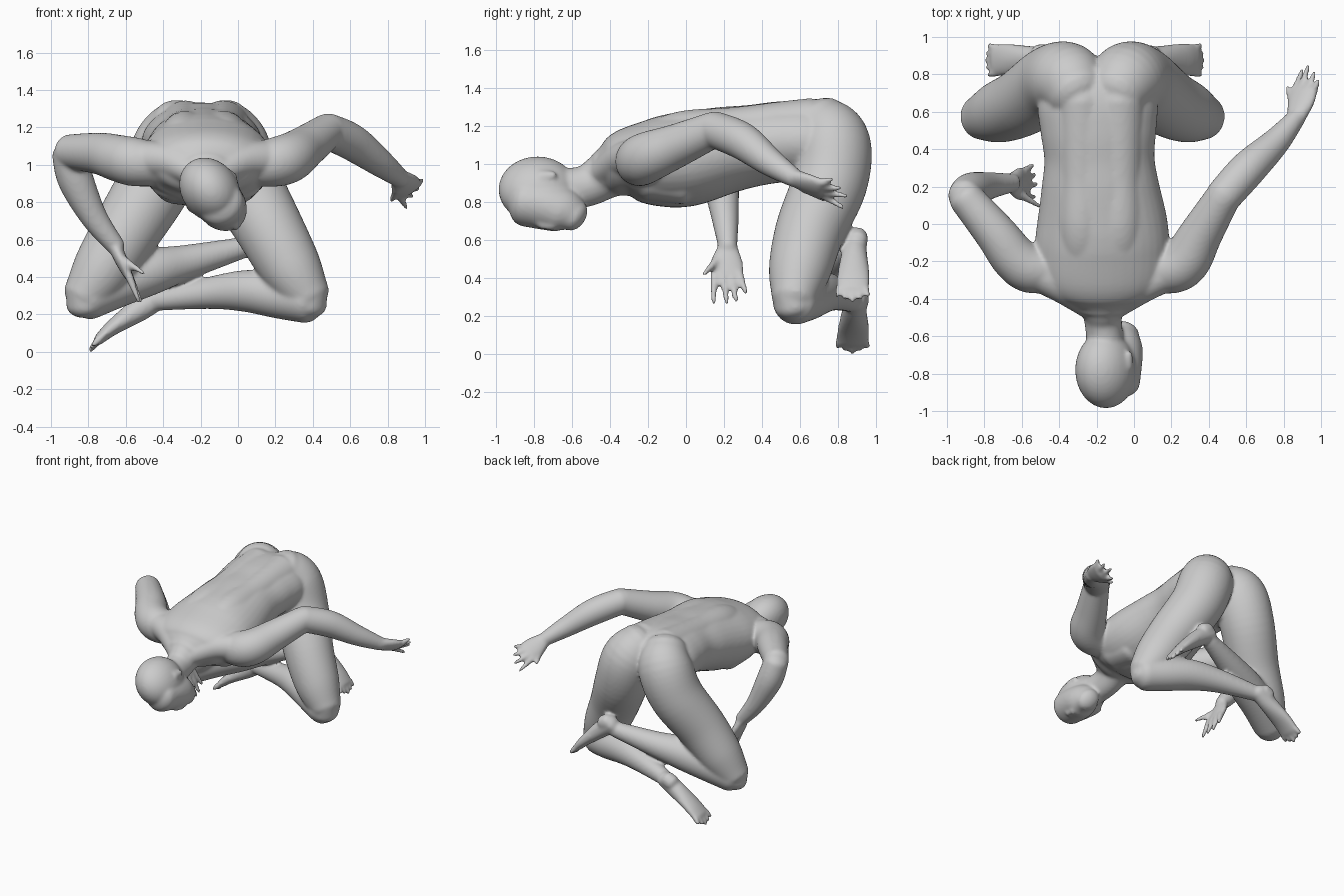
import bpy, bmesh, math
from mathutils import Vector as V

bm = bmesh.new()
N = 40


def catmull(a, b, c, d, t):
    return [0.5 * (2*q + (r-p)*t + (2*p-5*q+4*r-s)*t*t + (3*q-p-3*r+s)*t**3)
            for p, q, r, s in zip(a, b, c, d)]


def loft(stations, up=(0, 0, 1), dome=0.7, steps=6):
    """Round-ended tube through (x, y, z, r_up[, r_side]) stations."""
    st = [tuple(s) if len(s) == 5 else tuple(s) + (s[3],) for s in stations]
    n = len(st)
    path = []
    for i in range(n - 1):
        for k in range(steps):
            path.append(catmull(st[max(i-1, 0)], st[i], st[i+1], st[min(i+2, n-1)], k / steps))
    path.append(list(st[-1]))
    pts = [V(p[:3]) for p in path]
    tan = [(pts[min(i+1, len(pts)-1)] - pts[max(i-1, 0)]).normalized() for i in range(len(pts))]
    angs = [math.radians(a) for a in (82, 60, 40, 20)]
    sections = []
    for i, p in enumerate(path):
        ra, rb = p[3], p[4]
        cap = [(math.sin(a) * min(ra, rb) * dome, math.cos(a)) for a in angs]
        if i == 0:
            sections += [(pts[0] - tan[0]*o, tan[0], ra*s, rb*s) for o, s in cap]
        sections.append((pts[i], tan[i], ra, rb))
        if i == len(path) - 1:
            sections += [(pts[i] + tan[i]*o, tan[i], ra*s, rb*s) for o, s in reversed(cap)]
    rings = []
    for c, t, ra, rb in sections:
        u = V(up) - t * t.dot(V(up))
        u.normalize()
        w = t.cross(u)
        rings.append([bm.verts.new(c + u*ra*math.cos(2*math.pi*j/N) + w*rb*math.sin(2*math.pi*j/N))
                      for j in range(N)])
    for r0, r1 in zip(rings, rings[1:]):
        for j in range(N):
            bm.faces.new((r0[j], r0[(j+1) % N], r1[(j+1) % N], r1[j]))
    bm.faces.new(rings[0][::-1])
    bm.faces.new(rings[-1])


def digits(pairs, r0, r1):
    """Tapered fingers or toes from base to tip."""
    for a, b in pairs:
        loft([(*a, r0), (*((V(a) + V(b)) / 2), (r0+r1)/2), (*b, r1)], up=(0.3, 0.5, 0.8), steps=3)


# torso, running from shoulders to pelvis
loft([(-.17, -.44, .955, .115, .15), (-.17, -.39, .97, .145, .25), (-.17, -.30, 1.0, .19, .34),
      (-.17, -.15, 1.01, .235, .36), (-.17, 0, 1.025, .25, .35), (-.18, .2, 1.07, .23, .315),
      (-.185, .35, 1.095, .215, .295), (-.19, .5, 1.115, .213, .31), (-.195, .65, 1.115, .215, .32),
      (-.2, .75, 1.09, .20, .27)], dome=.5)
# long back muscles either side of the spine groove, and chest
for m in (-1, 1):
    x = -.18 + m * .1
    loft([(x, -.3, 1.03, .09), (x, -.15, 1.105, .12), (x, 0, 1.145, .135), (x, .25, 1.172, .125),
          (x, .5, 1.192, .135), (x, .66, 1.2, .145)])
    loft([(-.17 + m*.16, -.2, .91, .1, .14), (-.17 + m*.14, -.02, .875, .09, .13)])

# neck, with the sloping muscles to the shoulders
loft([(-.17, -.3, .99, .13, .12), (-.17, -.42, .94, .125, .12), (-.165, -.52, .885, .11, .1),
      (-.15, -.66, .86, .11, .1)])
for m in (-1, 1):
    loft([(-.17 + m*.05, -.45, .95, .07), (-.17 + m*.2, -.34, 1.02, .09), (-.17 + m*.34, -.26, 1.03, .1)])
# skull: f is the face direction, s points to one ear
f, s = V((.6, 0, -.8)), V((.8, 0, .6))
skull = bmesh.ops.create_uvsphere(bm, u_segments=32, v_segments=20, radius=1)["verts"]
for v in skull:
    p = v.co.copy()
    v.co = V((-.15, -.78, .865)) + f*p.x*.185 + s*p.y*.152 + V((0, -1, 0))*p.z*.205
# face and jaw, nose, ears
loft([(-.09, -.85, .79, .115, .125), (-.08, -.73, .775, .123, .126), (-.064, -.64, .755, .12, .108),
      (-.05, -.58, .725, .088, .075)], up=f)
loft([(-.02, -.77, .68, .02), (-.01, -.70, .672, .024)], up=f)
for side in (-1, 1):
    c = V((-.14, -.73, .855)) + s * side * .146
    loft([(*(c + V((0, -.04, 0))), .03, .014), (*(c + V((0, .04, 0))), .02, .014)], up=f)

# raised arm: upper arm, forearm, palm, fingers
loft([(.08, -.24, 1.0, .115), (.2, -.24, 1.015, .132), (.28, -.19, 1.04, .132),
      (.36, -.05, 1.095, .115), (.48, .15, 1.182, .094)])
loft([(.475, .145, 1.182, .096), (.61, .295, 1.12, .098), (.76, .44, 1.01, .075), (.87, .57, .925, .05)])
loft([(.865, .56, .93, .052, .042), (.89, .64, .895, .08, .038), (.91, .71, .87, .084, .032)],
     up=(.8, 0, .5))
digits([((.86, .71, .84), (.90, .825, .77)), ((.895, .72, .855), (.93, .845, .83)),
        ((.93, .72, .88), (.965, .81, .87)), ((.96, .71, .90), (.985, .77, .92)),
        ((.85, .62, .87), (.82, .73, .81))], .024, .013)

# lowered arm: upper arm, forearm, palm, fingers
loft([(-.42, -.24, 1.0, .115), (-.55, -.24, 1.015, .13), (-.64, -.18, 1.035, .125),
      (-.74, -.05, 1.06, .112), (-.9, .14, 1.07, .093)])
loft([(-.905, .15, 1.06, .09), (-.868, .18, .92, .096), (-.77, .205, .72, .072), (-.65, .22, .56, .05)])
loft([(-.66, .22, .57, .05, .036), (-.625, .215, .49, .084, .034), (-.59, .215, .415, .092, .026)],
     up=(0, 1, 0))
digits([((-.585, .15, .41), (-.53, .145, .27)), ((-.58, .195, .40), (-.52, .215, .27)),
        ((-.58, .24, .40), (-.53, .265, .28)), ((-.59, .28, .42), (-.54, .315, .32)),
        ((-.61, .16, .49), (-.505, .095, .42))], .024, .013)

# buttock, thigh and knee cap, mirrored; one knee spreads a little further
for m, spread in ((1, 0), (-1, .05)):
    def side(stations):
        return [(-.197 + m * (x + spread * min(1, max(0, (1.1 - z) / .8))), y, z, r)
                for x, y, z, r in stations]
    loft(side([(.105, .70, 1.20, .168), (.16, .77, 1.105, .2), (.235, .755, .9, .198),
               (.37, .652, .65, .182), (.485, .597, .44, .163), (.57, .57, .30, .122)]), up=(0, 1, 0))
    loft(side([(.58, .55, .33, .095), (.565, .57, .26, .108)]), up=(0, 1, 0))

# crossed shins
loft([(.37, .57, .275, .122), (.22, .64, .30, .122), (.05, .71, .325, .113),
      (-.15, .785, .315, .086), (-.44, .875, .275, .056)])
loft([(-.81, .57, .29, .122), (-.65, .64, .36, .125), (-.46, .71, .43, .122),
      (-.27, .785, .48, .093), (.02, .875, .555, .058)])

# feet, pointed, with heels and toes
feet = [[(-.43, .89, .285, .058, .06), (-.53, .885, .225, .065, .064), (-.67, .88, .13, .084, .042),
         (-.745, .875, .065, .088, .028)],
        [(.03, .89, .60, .058, .066), (.13, .885, .53, .067, .064), (.265, .88, .41, .087, .042),
         (.33, .875, .34, .088, .028)]]
ends = [(-.79, .008), (.37, .28)]
heels = [(-.47, .905, .295), (.06, .9, .615)]
for foot, (tx, tz), (hx, hy, hz) in zip(feet, ends, heels):
    loft(foot, up=(0, 1, 0))
    d = 1 if tx > 0 else -1
    loft([(hx, hy, hz, .056), (hx + .04 * d, hy, hz - .02, .056)], up=(0, 1, 0))
    bx, bz = foot[-1][0], foot[-1][2]
    digits([((bx, .875 + t, bz), (tx - abs(t)*.2*d, .875 + t*1.15, tz + abs(t)*.4))
            for t in (-.07, -.035, 0, .035, .07)], .022, .014)

# fuse everything into one smooth skin
bmesh.ops.recalc_face_normals(bm, faces=bm.faces)
me = bpy.data.meshes.new("body")
bm.to_mesh(me)
bm.free()
body = bpy.data.objects.new("body", me)
bpy.context.collection.objects.link(body)
rm = body.modifiers.new("fuse", 'REMESH')
rm.mode = 'VOXEL'
rm.voxel_size = .011
rm.use_smooth_shade = True
sm = body.modifiers.new("soften", 'SMOOTH')
sm.factor = .5
sm.iterations = 10
